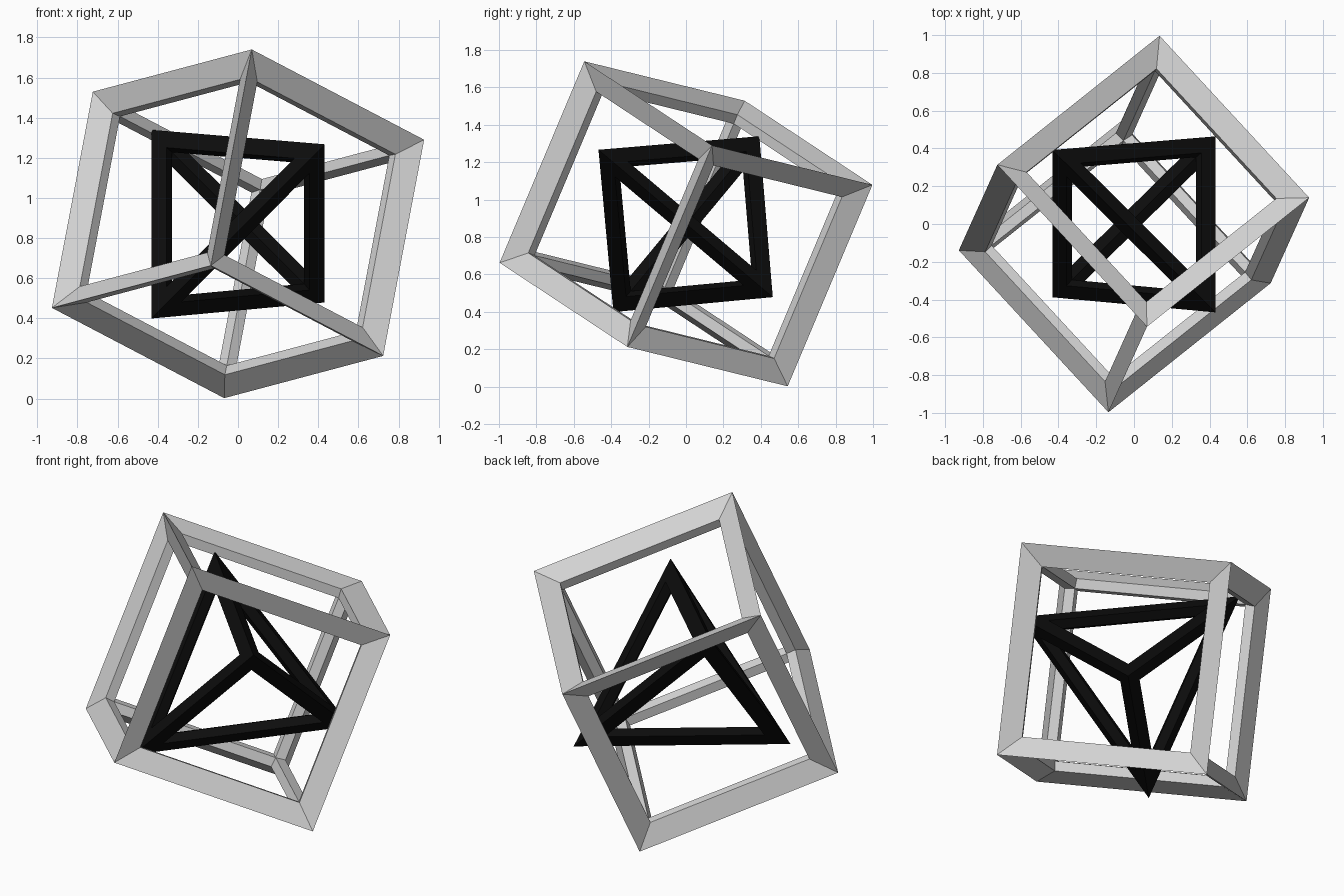
import bpy, bmesh
from itertools import combinations
from mathutils import Vector, Matrix

if "Cube" in bpy.data.objects:
    bpy.data.objects.remove(bpy.data.objects["Cube"])

CENTRE = Vector((0, 0, 0.871))


def material(name, value):
    m = bpy.data.materials.new(name)
    m.diffuse_color = (value, value, value, 1)
    m.use_nodes = True
    m.node_tree.nodes["Principled BSDF"].inputs["Base Color"].default_value = m.diffuse_color
    return m


def kite_frame(name, corners, faces, side_scale, sink, inner_scale, mat):
    """Open frame of mitred kite-section bars along the edges of a solid."""
    bm = bmesh.new()
    outer = [bm.verts.new(CENTRE + c) for c in corners]
    inner = [bm.verts.new(CENTRE + c * inner_scale) for c in corners]
    for face in faces:
        mid = sum((corners[i] for i in face), Vector()) / len(face)
        drop = mid.normalized() * sink
        side = {i: bm.verts.new(CENTRE + mid - drop + (corners[i] - mid) * side_scale)
                for i in face}
        for n, i in enumerate(face):
            j = face[(n + 1) % len(face)]
            bm.faces.new((outer[i], outer[j], side[j], side[i]))
            bm.faces.new((inner[j], inner[i], side[i], side[j]))
    bmesh.ops.recalc_face_normals(bm, faces=bm.faces[:])
    mesh = bpy.data.meshes.new(name)
    bm.to_mesh(mesh)
    bm.free()
    mesh.materials.append(mat)
    ob = bpy.data.objects.new(name, mesh)
    bpy.context.collection.objects.link(ob)
    return ob


grey = material("light_grey", 0.65)
black = material("black", 0.004)

# Tilted cube frame
size = 1.186
u = Vector((-0.79, 0.855, -0.21)).normalized()
v = Vector((0.855, 0.685, -0.45))
v = (v - u * v.dot(u)).normalized()
tilt = Matrix((u, v, u.cross(v))).transposed()
tmp = bmesh.new()
bmesh.ops.create_cube(tmp, size=size)
tmp.verts.index_update()
cube_corners = [tilt @ p.co for p in tmp.verts]
cube_faces = [[p.index for p in f.verts] for f in tmp.faces]
tmp.free()
half = size / 2
kite_frame("cube_frame", cube_corners, cube_faces,
           1 - 0.118 / half, 0.056, 1 - 0.111 / half, grey)

# Tetrahedron frame inside the cube
tips = [Vector(p) for p in ((-0.432, 0.392, 0.468), (0.432, -0.468, 0.396),
                            (0.432, 0.464, -0.392), (-0.432, -0.388, -0.472))]
kite_frame("tetrahedron_frame", tips, list(combinations(range(4), 3)),
           0.738, 0.0, 0.762, black)
